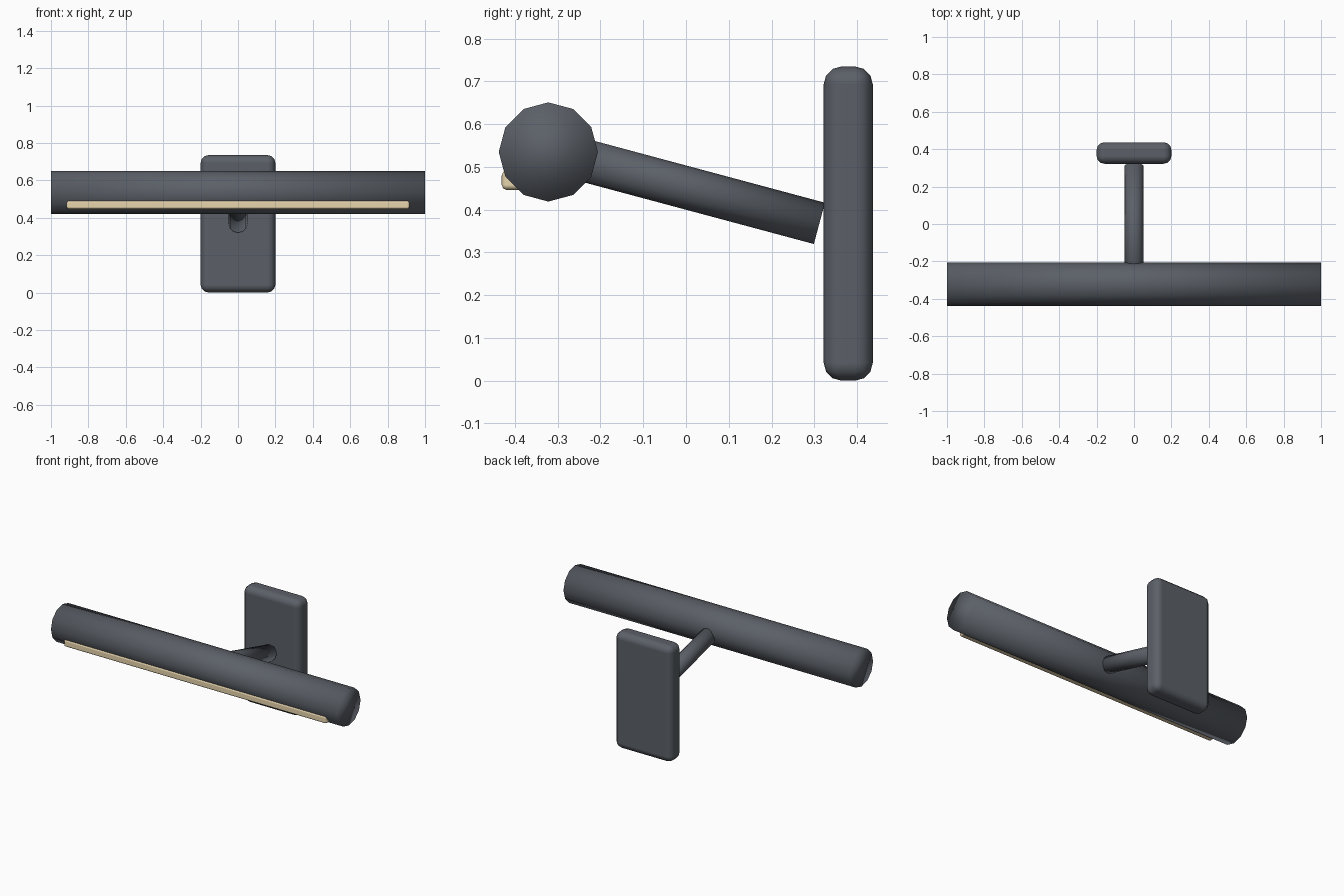
import bpy
from math import radians, hypot, atan2
from mathutils import Vector

cube = bpy.data.objects.get("Cube")
if cube:
    bpy.data.objects.remove(cube, do_unlink=True)


def material(name, rgb):
    mat = bpy.data.materials.new(name)
    mat.use_nodes = True
    mat.diffuse_color = (*rgb, 1)
    mat.node_tree.nodes["Principled BSDF"].inputs["Base Color"].default_value = (*rgb, 1)
    return mat


def finish(name, mat):
    obj = bpy.context.object
    obj.name = name
    obj.data.materials.append(mat)
    bpy.ops.object.shade_smooth()
    return obj


def rod(name, start, end, radius, mat, sides=12):
    """Cylinder running between two points."""
    start, end = Vector(start), Vector(end)
    axis = end - start
    bpy.ops.mesh.primitive_cylinder_add(vertices=sides, radius=radius, depth=axis.length,
                                        location=(start + end) / 2)
    obj = finish(name, mat)
    obj.rotation_euler = (0, atan2(hypot(axis.x, axis.y), axis.z), atan2(axis.y, axis.x))
    return obj


def rounded_box(name, low, high, bevel, segments, mat):
    """Box between two corners with rounded edges."""
    low, high = Vector(low), Vector(high)
    bpy.ops.mesh.primitive_cube_add(size=1, location=(low + high) / 2)
    bpy.context.object.scale = high - low
    bpy.ops.object.transform_apply(location=False, rotation=False, scale=True)
    obj = finish(name, mat)
    mod = obj.modifiers.new("rounded_edges", 'BEVEL')
    mod.width = bevel
    mod.segments = segments
    mod.limit_method = 'ANGLE'
    mod.angle_limit = radians(30)
    mod.harden_normals = True
    return obj


metal = material("dark grey metal", (0.105, 0.117, 0.137))
glow = material("warm cream diffuser", (0.80, 0.66, 0.42))

# Wall plate
rounded_box("wall_plate", (-0.2, 0.322, 0), (0.2, 0.437, 0.735), 0.042, 3, metal)

# Sloping arm from the plate to the lamp bar
rod("arm", (0, -0.322, 0.538), (0, 0.312, 0.368), 0.05, metal)

# Long horizontal lamp bar
rod("lamp_bar", (-1, -0.322, 0.535), (1, -0.322, 0.535), 0.116, metal)

# Light strip along the lower front of the bar
rounded_box("light_strip", (-0.917, -0.431, 0.446), (0.917, -0.36, 0.492), 0.012, 2, glow)
